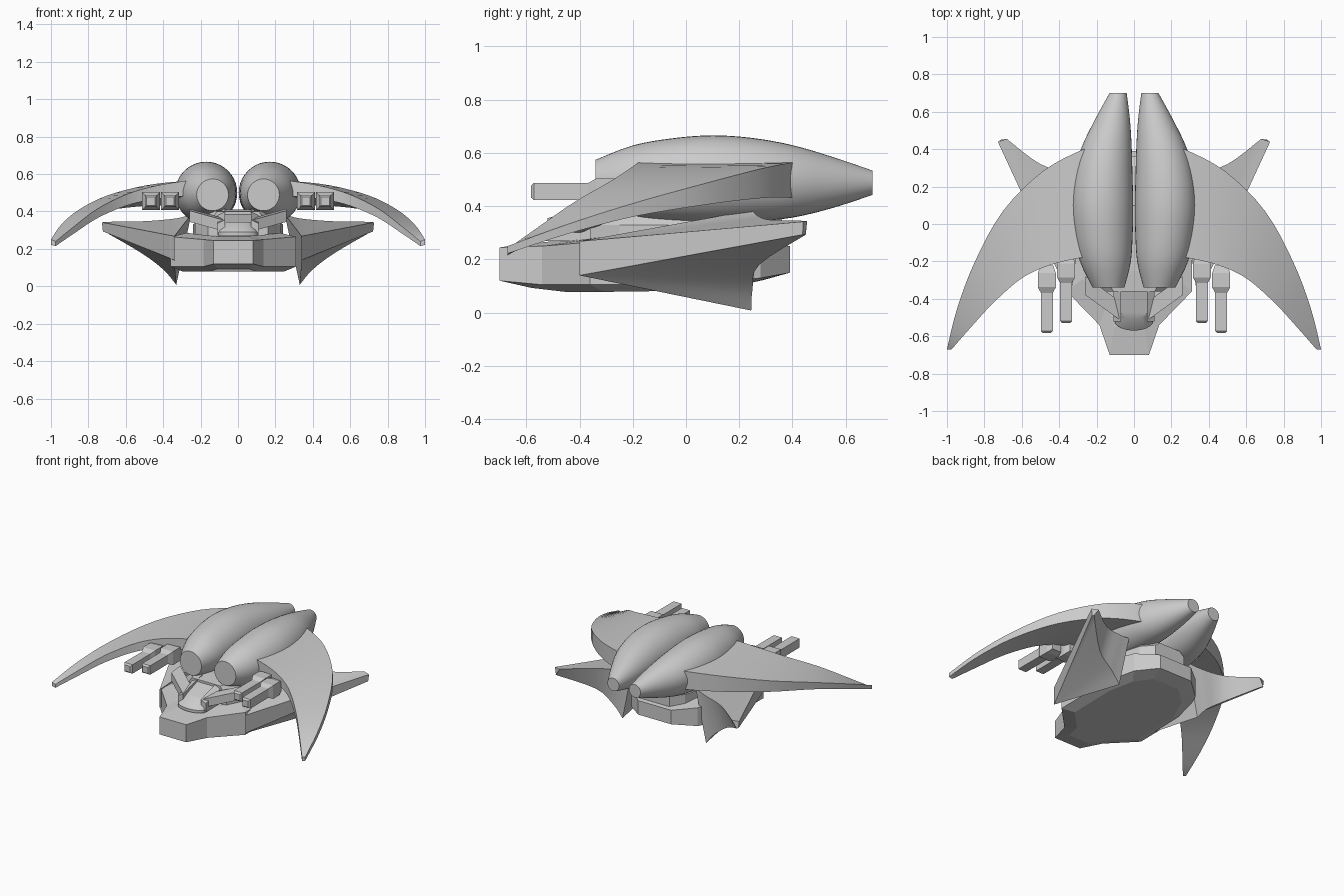
import bpy, bmesh, math

if "Cube" in bpy.data.objects:
    bpy.data.objects.remove(bpy.data.objects["Cube"])


def finish(name, bm, mirror=True, smooth=True):
    bmesh.ops.remove_doubles(bm, verts=bm.verts, dist=1e-5)
    bmesh.ops.recalc_face_normals(bm, faces=bm.faces)
    me = bpy.data.meshes.new(name)
    bm.to_mesh(me)
    bm.free()
    ob = bpy.data.objects.new(name, me)
    bpy.context.collection.objects.link(ob)
    if mirror:
        ob.modifiers.new("mirror", 'MIRROR').use_axis = (True, False, False)
    if smooth:
        bpy.ops.object.select_all(action='DESELECT')
        ob.select_set(True)
        bpy.context.view_layer.objects.active = ob
        bpy.ops.object.shade_smooth_by_angle(angle=math.radians(28))
    return ob


def loft(name, rings, **kw):
    """Skin a list of closed rings and cap both ends."""
    bm = bmesh.new()
    vs = [[bm.verts.new(p) for p in r] for r in rings]
    for a, b in zip(vs, vs[1:]):
        for i in range(len(a)):
            j = (i + 1) % len(a)
            bm.faces.new((a[i], a[j], b[j], b[i]))
    bm.faces.new(vs[0])
    bm.faces.new(vs[-1])
    return finish(name, bm, **kw)


def spline(pts, n):
    """Catmull-Rom resampling of a few control points."""
    p = [pts[0]] + list(pts) + [pts[-1]]
    out = []
    for i in range(1, len(p) - 2):
        for k in range(n):
            t = k / n
            out.append(tuple(
                0.5 * (2 * b + (c - a) * t + (2 * a - 5 * b + 4 * c - d) * t * t
                       + (3 * b - a - 3 * c + d) * t ** 3)
                for a, b, c, d in zip(*p[i - 1:i + 3])))
    return out + [tuple(pts[-1])]


def rect(x, y, z, h):
    return [(x - h, y, z - h), (x + h, y, z - h), (x + h, y, z + h), (x - h, y, z + h)]


# Twin pods: y, centre x, centre z, radius
pod = spline([(-.34, .136, .489, .085), (-.2, .153, .492, .136), (-.05, .165, .497, .158),
              (.1, .17, .5, .166), (.25, .165, .499, .157), (.4, .148, .493, .136),
              (.55, .117, .489, .096), (.7, .085, .488, .046)], 4)
loft("pod", [[(x + r * math.cos(a * math.pi / 20), y, z + r * math.sin(a * math.pi / 20))
              for a in range(40)] for y, x, z, r in pod])

# Crescent wings: rear edge (x, y, z, thickness) and front edge
rear = spline([(.17, .42, .565, .135), (.28, .395, .563, .13), (.49, .28, .54, .11),
               (.7, .07, .485, .08), (.85, -.2, .41, .05), (.945, -.45, .33, .036),
               (1.0, -.67, .25, .028)], 4)
front = spline([(.17, -.165, .567, .08), (.28, -.18, .563, .08), (.45, -.22, .535, .07),
                (.6, -.29, .49, .06), (.75, -.42, .415, .05), (.87, -.55, .325, .038),
                (.975, -.67, .24, .025)], 4)
loft("wing", [[(a[0], a[1], a[2]), (b[0], b[1], b[2]),
               (b[0], b[1], b[2] - b[3]), (a[0], a[1], a[2] - a[3])]
              for a, b in zip(rear, front)])

# Paired cannons under each wing
for label, x, y in (("inner", .363, -.53), ("outer", .466, -.583)):
    loft(label + "_cannon", [rect(x, y + d, .455, h) for d, h in
                             ((0, .022), (.012, .032), (.215, .032), (.245, .048),
                              (.32, .048), (.36, .035))], smooth=False)

# Lower hull, set slightly off centre: half width, y, bottom z, top z
plan = [(.105, -.7, .12, .245), (.16, -.54, .105, .25), (.335, -.36, .105, .265),
        (.335, .08, .11, .265), (.26, .28, .13, .26), (.13, .39, .15, .25)]
outline = [(s * w - .025, y, b, t) for s, seq in ((1, plan), (-1, plan[::-1]))
           for w, y, b, t in seq]


def level(k, z):
    return [((x + .025) * k - .025, (y + .1) * k - .1, z(b, t)) for x, y, b, t in outline]


loft("hull", [level(.8, lambda b, t: b - .027), level(1, lambda b, t: b),
              level(1, lambda b, t: t), level(.75, lambda b, t: t + .02)],
     mirror=False, smooth=False)

# Middle body joining hull and pods
loft("middle_body", [[(-w, y, .25), (w, y, .25), (w, y, .33), (w * .7, y, z),
                      (-w * .7, y, z), (-w, y, .33)]
                     for y, w, z in ((-.36, .16, .40), (-.25, .23, .41), (.1, .24, .41),
                                     (.28, .19, .39), (.36, .12, .36))],
     mirror=False, smooth=False)

# Sloping rounded nose
arc = [(.105 * math.sin(math.radians(a)), -.515 - .055 * math.cos(math.radians(a)))
       for a in range(-90, 91, 18)]
low = [(x, y, .27) for x, y in arc] + [(.105, -.3, .27), (-.105, -.3, .27)]
mid = [(x, y, .29) for x, y in arc] + [(.105, -.3, .39), (-.105, -.3, .39)]
top = [(x * .72, y + .06, .345) for x, y in arc] + [(.07, -.3, .405), (-.07, -.3, .405)]
loft("nose", [low, mid, top], mirror=False)

# Raised rails along the nose and braces out to the sides
loft("nose_rail", [[(.07, y, z), (.11, y, z - .02), (.11, y, z - .08), (.07, y, z - .08)]
                   for y, z in ((-.52, .355), (-.3, .415))], smooth=False)
loft("side_brace", [[(x, y, z), (x, y + .1, z + .01), (x, y + .1, z - .06), (x, y, z - .06)]
                    for x, y, z in ((.08, -.51, .355), (.26, -.38, .405))], smooth=False)

# Swept lower fins: upper and lower chains from root to tip, converging forwards
up = spline([(.25, .25, .385), (.33, .27, .363), (.5, .32, .348), (.68, .455, .345)], 4)
lo = spline([(.33, .245, .008), (.4, .25, .09), (.52, .275, .18), (.715, .45, .293)], 4)
bm = bmesh.new()
U = [bm.verts.new(p) for p in up + [(.728, .44, .342)]]
L = [bm.verts.new(p) for p in lo + [(.722, .438, .293)]]
T, B = bm.verts.new((.34, -.4, .268)), bm.verts.new((.34, -.4, .14))
for i in range(len(U) - 1):
    bm.faces.new((U[i], U[i + 1], L[i + 1], L[i]))
    bm.faces.new((U[i + 1], U[i], T))
    bm.faces.new((L[i], L[i + 1], B))
bm.faces.new((U[-1], T, B, L[-1]))
bm.faces.new((T, U[0], L[0], B))
finish("fin", bm)
